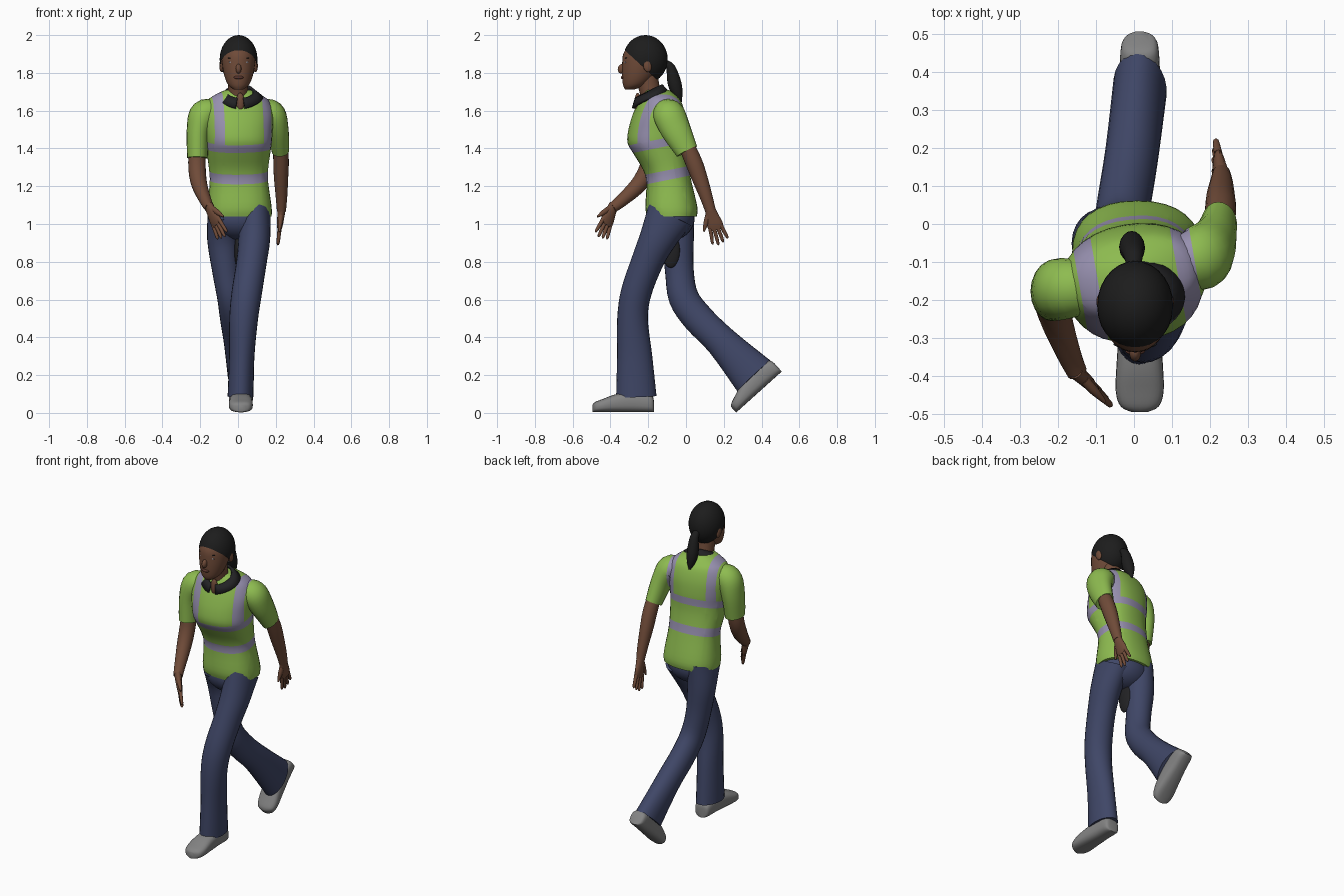
import bpy, bmesh, math
from mathutils import Vector, Matrix

if "Cube" in bpy.data.objects:
    bpy.data.objects.remove(bpy.data.objects["Cube"])

def mat(name, r, g, b):
    m = bpy.data.materials.new(name)
    m.diffuse_color = (r, g, b, 1)
    m.use_nodes = True
    m.node_tree.nodes["Principled BSDF"].inputs["Base Color"].default_value = m.diffuse_color
    return m

GREEN = mat("lime_shirt", .27, .50, .08)
STRIPE = mat("lavender_stripe", .31, .28, .43)
NAVY = mat("navy_trousers", .05, .062, .135)
GREY = mat("grey_shoe", .23, .23, .23)
SKIN = mat("brown_skin", .16, .07, .04)
HAIR = mat("black_hair", .012, .012, .012)
COLLAR = mat("charcoal_collar", .016, .016, .018)
EYE = mat("eye_grey", .30, .31, .36)
LIP = mat("lip_brown", .11, .04, .03)

def finish(name, bm, *mats):
    bmesh.ops.recalc_face_normals(bm, faces=bm.faces)
    me = bpy.data.meshes.new(name)
    bm.to_mesh(me)
    bm.free()
    for m in mats:
        me.materials.append(m)
    ob = bpy.data.objects.new(name, me)
    bpy.context.collection.objects.link(ob)
    return ob

def smooth_rows(rows, n):
    """Catmull-Rom interpolation between key rows."""
    out = []
    for i in range(len(rows) - 1):
        a, b, c, d = (rows[max(0, min(len(rows) - 1, i + k))] for k in (-1, 0, 1, 2))
        for s in range(n):
            t = s / n
            out.append([.5 * (2*q + (r-p)*t + (2*p-5*q+4*r-w)*t*t + (3*q-p-3*r+w)*t**3)
                        for p, q, r, w in zip(a, b, c, d)])
    return out + [list(rows[-1])]

def skin(rings):
    """Bridge a list of point rings into a capped surface."""
    bm = bmesh.new()
    vs = [[bm.verts.new(p) for p in ring] for ring in rings]
    n = len(vs[0])
    for a, b in zip(vs, vs[1:]):
        for i in range(n):
            bm.faces.new((a[i], a[(i+1) % n], b[(i+1) % n], b[i]))
    bm.faces.new(vs[0])
    bm.faces.new(vs[-1][::-1])
    return bm

def oval(n, p=2.0):
    """Unit (super)ellipse points."""
    f = lambda v: math.copysign(abs(v) ** (2 / p), v)
    return [(f(math.cos(2*math.pi*i/n)), f(math.sin(2*math.pi*i/n))) for i in range(n)]

def tube(path, n=20, steps=4, ref=(0, 1, 0)):
    """Tube along (x, y, z, r_across, r_along_ref) rows."""
    rows = smooth_rows(path, steps)
    rings = []
    for i, r in enumerate(rows):
        t = (Vector(rows[min(i+1, len(rows)-1)][:3]) - Vector(rows[max(i-1, 0)][:3])).normalized()
        v = Vector(ref)
        v = (v - t * v.dot(t)).normalized()
        u = v.cross(t)
        rings.append([Vector(r[:3]) + u*r[3]*c + v*r[4]*s for c, s in oval(n)])
    return skin(rings)

def stack(rows, n=32, steps=4, power=2.0, twist=0):
    """Horizontal rings from (z, y_front, y_back, centre_x, half_width) rows."""
    rings = []
    for z, y0, y1, cx, rx in smooth_rows(rows, steps):
        a = twist * max(0, min(1, (z - 1.1) / .35))
        rot = Matrix.Rotation(a, 3, 'Z')
        o = Vector((cx, (y0 + y1) / 2, z))
        rings.append([o + rot @ Vector((rx*c, (y1-y0)/2*s, 0)) for c, s in oval(n, power)])
    return skin(rings)

def ball(loc, size, rot=0):
    bm = bmesh.new()
    m = Matrix.Translation(loc) @ Matrix.Rotation(rot, 4, 'X') @ Matrix.Diagonal((*size, 1))
    bmesh.ops.create_uvsphere(bm, u_segments=28, v_segments=18, radius=1, matrix=m)
    return bm

def cut(bm, co, no, **kw):
    bmesh.ops.bisect_plane(bm, geom=bm.verts[:] + bm.edges[:] + bm.faces[:],
                           plane_co=co, plane_no=no, **kw)

# Shirt: cut stripe edges, then colour faces between the cuts
TWIST = math.radians(10)
AX = Vector((math.cos(TWIST), math.sin(TWIST), 0))
MID = Vector((.01, -.14, 0))
BANDS = ((1.21, 1.262), (1.39, 1.435))

def stripe(bm, bands):
    for d in (-.155, -.105, .105, .155):
        cut(bm, MID + AX * d, AX)
    for z in [z for b in bands for z in b]:
        cut(bm, (0, -.21, z), (0, -.2, 1))
    for f in bm.faces:
        c = f.calc_center_median()
        s = c.z - .2 * (c.y + .21)
        strap = s > 1.435 and .105 < abs((c - MID).dot(AX)) < .155
        f.material_index = int(strap or any(a < s < b for a, b in bands))

bm = stack([(1.04, -.205, .057, .008, .17), (1.09, -.215, .06, .008, .17),
            (1.22, -.21, .03, .005, .155), (1.29, -.228, .015, .003, .157),
            (1.37, -.275, .003, .003, .167), (1.43, -.307, 0, .003, .175),
            (1.50, -.302, 0, 0, .183), (1.58, -.278, -.008, 0, .188),
            (1.65, -.25, -.03, 0, .165), (1.685, -.235, -.06, 0, .12),
            (1.71, -.22, -.09, 0, .065)], power=2.3, twist=TWIST)
stripe(bm, BANDS)
finish("shirt_body", bm, GREEN, STRIPE)

SLEEVES = {
    "forward": [(-.11, -.165, 1.595, .058, .065), (-.178, -.17, 1.58, .078, .08),
                (-.21, -.175, 1.49, .062, .08), (-.215, -.188, 1.35, .054, .068)],
    "rear": [(.11, -.1, 1.595, .058, .065), (.172, -.09, 1.58, .078, .085),
             (.208, -.055, 1.50, .06, .08), (.225, .005, 1.385, .046, .06)]}
ARMS = {
    "forward": [(-.215, -.18, 1.40, .045, .045), (-.217, -.2, 1.30, .046, .046),
                (-.205, -.25, 1.21, .042, .044), (-.17, -.345, 1.12, .031, .033),
                (-.15, -.39, 1.085, .026, .028)],
    "rear": [(.225, 0, 1.42, .04, .042), (.228, .04, 1.33, .041, .045),
             (.228, .07, 1.25, .038, .042), (.23, .105, 1.15, .031, .034),
             (.23, .13, 1.07, .024, .028)]}
HANDS = {"forward": ((.08, -.07, -.175), (.65, -.75, 0)),
         "rear": ((-.02, .06, -.19), (0, -1, 0))}

# Sleeves, arms and hands
for side in SLEEVES:
    bm = tube(SLEEVES[side], steps=5)
    stripe(bm, ())
    finish(side + "_sleeve", bm, GREEN, STRIPE)
    finish(side + "_arm", tube(ARMS[side]), SKIN)
    w = Vector(ARMS[side][-1][:3])
    d = Vector(HANDS[side][0]).normalized()
    s = Vector(HANDS[side][1])
    s = (s - d * s.dot(d)).normalized()
    row = lambda p, a, b: (*p, a, b)
    finish(side + "_palm", tube([row(w - d*.02, .022, .026), row(w + d*.03, .019, .034),
           row(w + d*.075, .016, .042), row(w + d*.105, .011, .038)], 16, ref=s), SKIN)
    for i in range(4):
        k = i - 1.5
        a = w + d*.09 + s*k*.02
        b = a + d*(.1 - .012*abs(k - .3)) + s*k*.008
        finish(f"{side}_finger_{i+1}", tube([row(a, .011, .011), row((a+b)/2, .01, .01),
               row(b - d*.01, .008, .008), row(b, .002, .002)], 10, 2, s), SKIN)
    a, b = w + d*.02 + s*.02, w + d*.095 + s*.068
    finish(side + "_thumb", tube([row(a, .014, .016), row((a+b)/2, .012, .014),
           row(b, .005, .005)], 10, 3, s), SKIN)

# Trousers
finish("trouser_seat", ball((.008, -.08, 1.03), (.158, .125, .115)), NAVY)
finish("forward_trouser_leg", tube([
    (.09, -.085, 1.05, .083, .125), (.086, -.15, .92, .084, .098), (.072, -.205, .8, .08, .085),
    (.047, -.263, .64, .08, .081), (.03, -.283, .5, .076, .081),
    (.02, -.272, .3, .067, .093), (.013, -.263, .085, .068, .107)], 24), NAVY)
finish("rear_trouser_leg", tube([
    (-.075, -.07, 1.05, .085, .12), (-.08, -.045, .92, .083, .087), (-.064, -.035, .75, .072, .076),
    (-.04, -.012, .61, .07, .08), (-.025, .065, .5, .07, .083),
    (-.005, .19, .375, .07, .086), (.016, .36, .195, .07, .12)], 24), NAVY)
finish("inner_thigh_patch", ball((0, -.08, .86), (.02, .048, .092)), COLLAR)

# Shoes: flat-soled loft, heel to toe
def shoe(name, loc, tilt):
    m = Matrix.Translation(loc) @ Matrix.Rotation(tilt, 4, 'X')
    rows = smooth_rows([(.16, .025, .06), (.145, .048, .09), (.06, .054, .11), (-.04, .061, .095),
                        (-.11, .063, .07), (-.15, .05, .054), (-.165, .02, .04)], 4)
    rings = [[m @ Vector((w*c, y, h/2 + h/2*s)) for c, s in oval(24, 2.8)] for y, w, h in rows]
    finish(name, skin(rings), GREY)

shoe("forward_shoe", (.015, -.33, .004), 0)
shoe("rear_shoe", (.015, .388, .112), math.radians(42))

# Neck, head and face
finish("neck", tube([(0, -.17, 1.62, .06, .06), (0, -.19, 1.70, .053, .055),
                     (0, -.21, 1.79, .053, .06)]), SKIN)
finish("throat", ball((.012, -.256, 1.645), (.022, .016, .05)), SKIN)
finish("head", stack([(1.712, -.322, -.275, .003, .025), (1.735, -.333, -.215, .003, .054),
                      (1.78, -.338, -.17, .003, .074), (1.84, -.338, -.14, .003, .086),
                      (1.90, -.332, -.118, .003, .088), (1.95, -.298, -.135, .003, .07),
                      (1.975, -.25, -.18, .003, .03)]), SKIN)
finish("nose", ball((.003, -.34, 1.822), (.015, .021, .026), -.3), SKIN)
finish("lips", ball((.003, -.334, 1.776), (.026, .011, .009)), LIP)
for sx, side in ((-1, "right"), (1, "left")):
    x = .003 + sx * .036
    finish(side + "_eye", ball((x, -.317, 1.856), (.016, .009, .007)), EYE)
    finish(side + "_pupil", ball((x, -.322, 1.856), (.006, .005, .006)), HAIR)
    finish(side + "_brow", ball((x, -.316, 1.879), (.021, .008, .004)), HAIR)
    finish(side + "_ear", ball((.003 + sx * .09, -.205, 1.838), (.012, .022, .034), .2), SKIN)

# Hair cap, tie and ponytail
bm = ball((.003, -.215, 1.872), (.1, .118, .128))
cut(bm, (0, -.33, 1.925), (0, .15, .165), clear_inner=True)
finish("hair_cap", bm, HAIR)
finish("hair_tie", ball((0, -.09, 1.84), (.02, .02, .018)), SKIN)
finish("ponytail", tube([(0, -.115, 1.855, .018, .015), (-.002, -.082, 1.83, .026, .024),
                         (-.005, -.062, 1.75, .034, .036), (-.006, -.045, 1.69, .026, .028),
                         (-.006, -.028, 1.645, .006, .006)], 16), HAIR)

# Collar: open band, low at the front and high at the back
bm = bmesh.new()
prev = None
for i in range(33):
    t = math.radians(12 + 336 * i / 32)
    s, c = math.sin(t), math.cos(t)
    flap = .02 * max(0, c) ** 3
    pair = [bm.verts.new((.012 + .068*s, -.198 - .068*c, 1.70 - .035*c)),
            bm.verts.new((.012 + .118*s, -.19 - .092*c, 1.665 - .035*c - flap))]
    if prev:
        bm.faces.new((prev[0], pair[0], pair[1], prev[1]))
    prev = pair
ob = finish("shirt_collar", bm, COLLAR)
ob.modifiers.new("thickness", 'SOLIDIFY').thickness = .014
ob.modifiers["thickness"].offset = 0

# Smooth shading with crisp hems
for o in bpy.context.collection.objects:
    o.select_set(True)
    bpy.context.view_layer.objects.active = o
bpy.ops.object.shade_smooth_by_angle(angle=math.radians(45))
